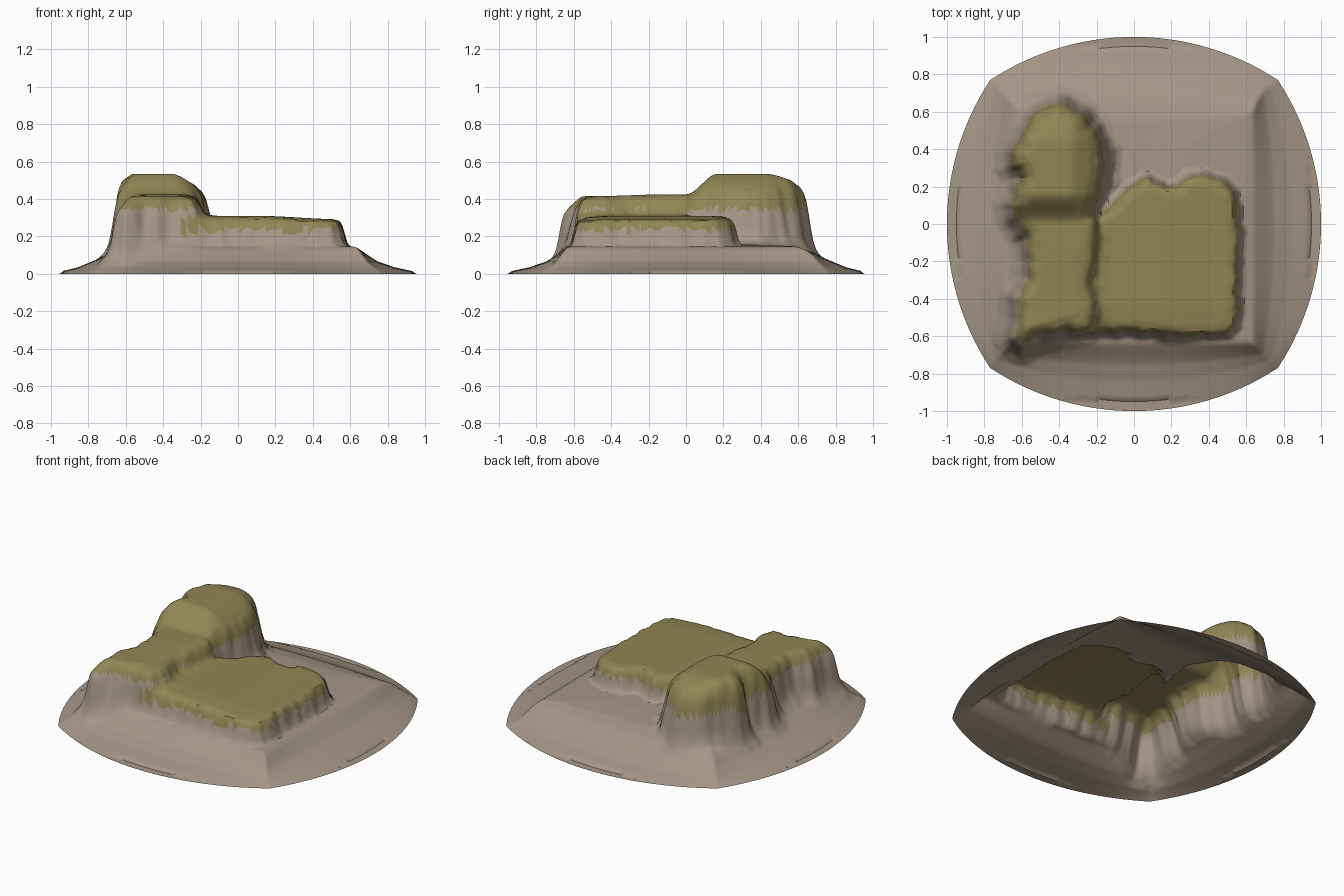
import bpy, bmesh, math
from mathutils import Vector, noise

old = bpy.data.objects.get("Cube")
if old:
    bpy.data.objects.remove(old, do_unlink=True)


def make_material(name, colour):
    mat = bpy.data.materials.new(name)
    mat.use_nodes = True
    mat.diffuse_color = (*colour, 1)
    mat.node_tree.nodes["Principled BSDF"].inputs["Base Color"].default_value = (*colour, 1)
    return mat


def lerp_table(table, t):
    """Piecewise linear lookup in (position, value) pairs."""
    if t <= table[0][0]:
        return table[0][1]
    for (a, va), (b, vb) in zip(table, table[1:]):
        if t <= b:
            return va + (vb - va) * (t - a) / (b - a)
    return table[-1][1]


def smooth(a, b, t):
    t = min(max((t - a) / (b - a), 0), 1)
    return t * t * (3 - 2 * t)


def inside_distance(outline, x, y):
    """Distance to a closed outline, positive inside."""
    best, inside = 9.0, False
    for (ax, ay), (bx, by) in zip(outline, outline[1:] + outline[:1]):
        dx, dy = bx - ax, by - ay
        t = min(max(((x - ax) * dx + (y - ay) * dy) / (dx * dx + dy * dy), 0), 1)
        best = min(best, math.hypot(x - ax - t * dx, y - ay - t * dy))
        if (ay > y) != (by > y) and x < ax + (y - ay) * dx / dy:
            inside = not inside
    return best if inside else -best


# Plan outlines at the top rim of each plateau
low_outline = [(-.3, -.57), (0, -.57), (.25, -.59), (.5, -.58), (.54, -.54), (.55, -.3),
               (.55, -.05), (.53, .17), (.47, .22), (.4, .25), (.29, .25), (.24, .19),
               (.17, .19), (.08, .24), (-.02, .19), (-.11, .09), (-.2, 0), (-.3, 0)]
tall_outline = [(-.65, -.61), (-.6, -.66), (-.52, -.61), (-.4, -.58), (-.25, -.55),
                (-.22, -.48), (-.25, -.3), (-.22, -.1), (-.21, .08), (-.17, .25),
                (-.16, .38), (-.21, .5), (-.28, .59), (-.4, .64), (-.52, .59),
                (-.58, .49), (-.64, .38), (-.64, .31), (-.59, .25), (-.65, .1),
                (-.64, .03), (-.57, -.08), (-.56, -.2), (-.57, -.3), (-.63, -.4), (-.62, -.5)]

EDGE, BULGE = .77, 1.4
SLOPE = [(0, 0), (.45, .035), (.7, .066), (.8, .088), (1, .138), (1.1, .145), (2.2, .155)]
SOFT = [(0, 0), (.4, .035), (.7, .08), (.85, .108), (1, .128), (1.25, .147), (2.2, .165)]


def rim(t):
    """Half width of the bowed base outline at a given offset."""
    return math.sqrt(BULGE ** 2 - t * t) - (BULGE - 1)


def ground(x, y):
    rx, ry = rim(y), rim(x)
    across = (rx - abs(x)) / (rx - .64)
    along = (ry - abs(y)) / (ry - .64)
    sides = lerp_table(SLOPE if x > 0 else SOFT, across)
    ends = lerp_table(SOFT if y > 0 else SLOPE, along)
    return max(0, min(sides, ends))


def tall_top(x, y):
    dome = smooth(.0, .17, y) * (1 - .5 * smooth(.42, .66, y))
    front = .415 + .01 * smooth(-.5, -.1, y) - .05 * smooth(-.54, -.66, y)
    east_fall = .08 * smooth(-.36, -.17, x) * dome
    return front + .11 * dome - east_fall - .02 * smooth(-.56, -.65, x)


def height(x, y):
    z = ground(x, y)
    flute = .014 * noise.noise(Vector((x * 15, y * 15, 0)))
    low = inside_distance(low_outline, x, y) + flute
    tall = inside_distance(tall_outline, x, y) + flute
    low_wall = lerp_table([(-.045, 0), (-.025, .15), (-.005, .72), (.015, .94), (.05, 1)], low)
    low_top = .31 - .018 * smooth(.1, .55, x) - .012 * smooth(-.4, -.6, y)
    z += (low_top - z) * low_wall
    # The tall plateau has a wide flared foot and a rounded rim
    tall_wall = lerp_table([(-.1, 0), (-.06, .06), (-.035, .2), (-.015, .55),
                            (.005, .82), (.03, .94), (.07, 1)], tall)
    z += max(0, tall_top(x, y) - z) * tall_wall
    return z, low, tall


# Terrain sheet: square grid bowed outwards at its four edges
bm = bmesh.new()
bmesh.ops.create_grid(bm, x_segments=170, y_segments=170, size=1)
for v in bm.verts:
    a, b = v.co.x, v.co.y
    x = EDGE * a + a ** 3 * (rim(EDGE * b) - EDGE)
    y = EDGE * b + b ** 3 * (rim(EDGE * a) - EDGE)
    v.co = (x, y, height(x, y)[0])

# Grass on the plateau tops, with a ragged lower border
for f in bm.faces:
    c = f.calc_center_median()
    z, low, tall = height(c.x, c.y)
    ragged = .016 * noise.noise(Vector((c.x * 14, c.y * 14, 3)))
    on_low = low > -.03 and tall < -.028 and c.z > .235 + ragged
    on_tall = tall > -.03 and c.z > .345 + ragged
    f.material_index = int(on_low or on_tall)

mesh = bpy.data.meshes.new("rocky_plateaus")
bm.to_mesh(mesh)
bm.free()
mesh.materials.append(make_material("sandy rock", (.376, .305, .238)))
mesh.materials.append(make_material("dry grass", (.283, .235, .091)))
terrain = bpy.data.objects.new("rocky_plateaus", mesh)
bpy.context.collection.objects.link(terrain)
bpy.context.view_layer.objects.active = terrain
terrain.select_set(True)
bpy.ops.object.shade_smooth_by_angle(angle=math.radians(40))
